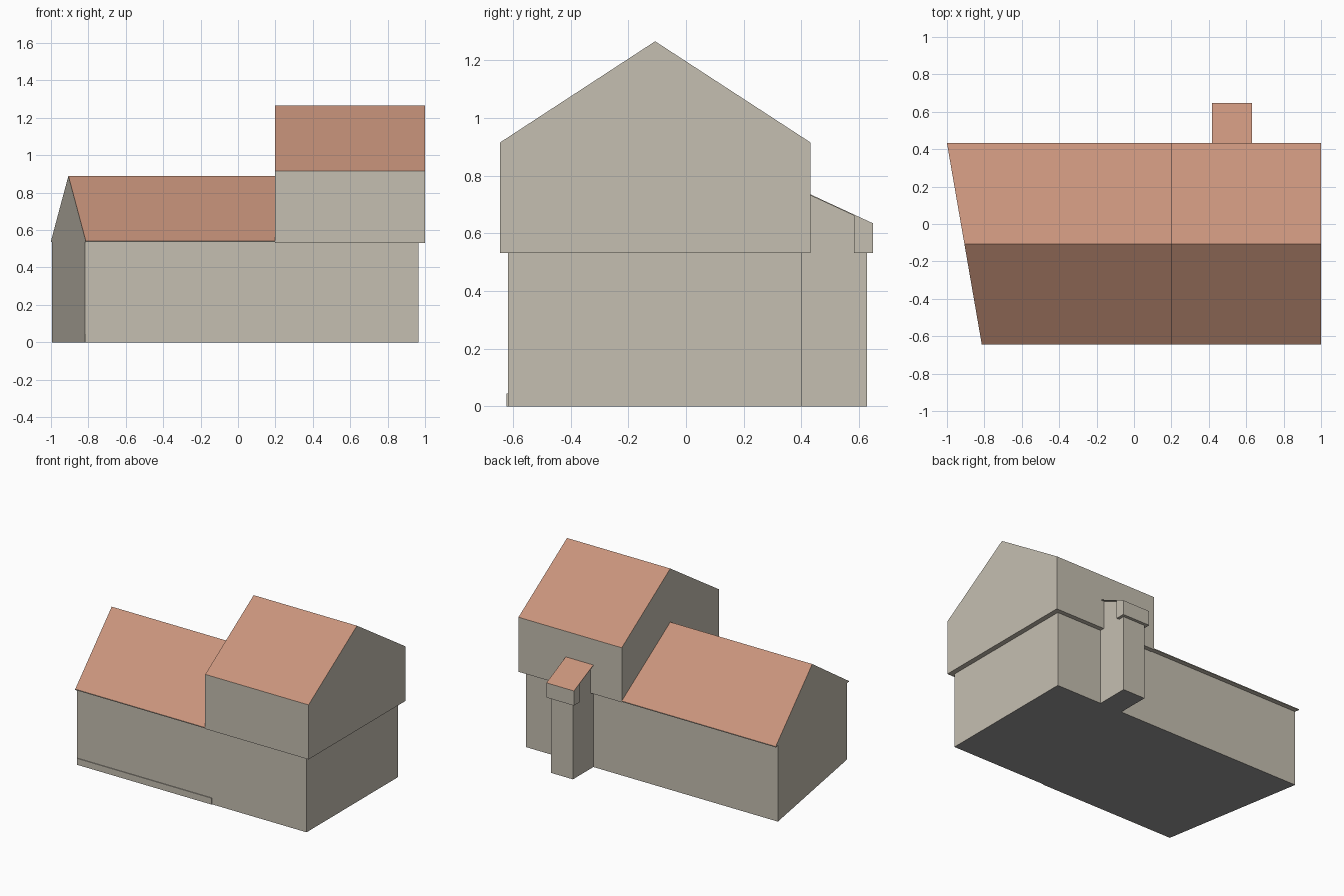
import bpy, bmesh

if "Cube" in bpy.data.objects:
    bpy.data.objects.remove(bpy.data.objects["Cube"], do_unlink=True)


def make_material(name, rgb):
    mat = bpy.data.materials.new(name)
    mat.use_nodes = True
    mat.diffuse_color = (*rgb, 1)
    mat.node_tree.nodes["Principled BSDF"].inputs["Base Color"].default_value = (*rgb, 1)
    return mat


MATERIALS = [
    make_material("stone_wall", (0.56, 0.52, 0.44)),
    make_material("clay_roof", (0.58, 0.295, 0.2)),
    make_material("grey_floor", (0.32, 0.32, 0.32)),
]

# Main dimensions
RIDGE_Y, EAVE_FRONT, EAVE_BACK = -0.107, -0.645, 0.432
WALL_FRONT, WALL_BACK = -0.617, 0.4
STEP_X = 0.197


def skewed_end(y):
    """x of the slanting end wall at depth y."""
    return -1.0 + (EAVE_BACK - y) * 0.173


def prism(name, profile, left, right):
    """Extrude a (y, z) profile along x; left may be a function of y."""
    start = left if callable(left) else lambda y: left
    bm = bmesh.new()
    a = [bm.verts.new((start(y), y, z)) for y, z in profile]
    b = [bm.verts.new((right, y, z)) for y, z in profile]
    bm.faces.new(a)
    bm.faces.new(b[::-1])
    n = len(profile)
    for i in range(n):
        j = (i + 1) % n
        bm.faces.new((a[i], b[i], b[j], a[j]))
    bmesh.ops.recalc_face_normals(bm, faces=bm.faces)
    # Sloping tops are tiled, the ground face is grey, the rest is wall
    for f in bm.faces:
        if f.normal.z > 0.1:
            f.material_index = 1
        elif f.normal.z < -0.9 and f.calc_center_median().z < 0.01:
            f.material_index = 2
    mesh = bpy.data.meshes.new(name)
    bm.to_mesh(mesh)
    bm.free()
    for mat in MATERIALS:
        mesh.materials.append(mat)
    obj = bpy.data.objects.new(name, mesh)
    bpy.context.collection.objects.link(obj)
    return obj


def rectangle(y0, y1, z0, z1):
    return [(y0, z0), (y1, z0), (y1, z1), (y0, z1)]


def gable(base, eave, ridge):
    return [(EAVE_FRONT, base), (EAVE_BACK, base), (EAVE_BACK, eave),
            (RIDGE_Y, ridge), (EAVE_FRONT, eave)]


# Ground floor with one slanting end
prism("ground_floor", rectangle(WALL_FRONT, WALL_BACK, 0, 0.537), skewed_end, 0.965)

# Low gabled roof and taller overhanging upper storey
prism("low_roof", gable(0.535, 0.541, 0.89), skewed_end, STEP_X)
prism("upper_storey", gable(0.532, 0.915, 1.266), STEP_X, 1.0)

# Shallow plinth along the front wall
plinth = prism("front_plinth", rectangle(-0.622, WALL_FRONT, 0, 0.045), skewed_end, 0.23)
for poly in plinth.data.polygons:
    poly.material_index = 0

# Lean-to stack at the back: shaft, outer collar and thin sloping roof
LOW_Y = 0.648


def slope(y):
    return 0.635 + (LOW_Y - y) * 0.463


prism("stack_shaft", [(WALL_BACK, 0), (0.627, 0), (0.627, slope(0.627) - 0.004),
                      (WALL_BACK, slope(WALL_BACK) - 0.004)], 0.44, 0.612)
prism("stack_collar", [(0.583, 0.532), (LOW_Y, 0.532), (LOW_Y, slope(LOW_Y) - 0.003),
                       (0.583, slope(0.583) - 0.003)], 0.418, 0.632)
prism("stack_roof", [(0.425, slope(0.425) - 0.004), (LOW_Y, slope(LOW_Y) - 0.004),
                     (LOW_Y, slope(LOW_Y)), (0.425, slope(0.425))], 0.418, 0.632)
